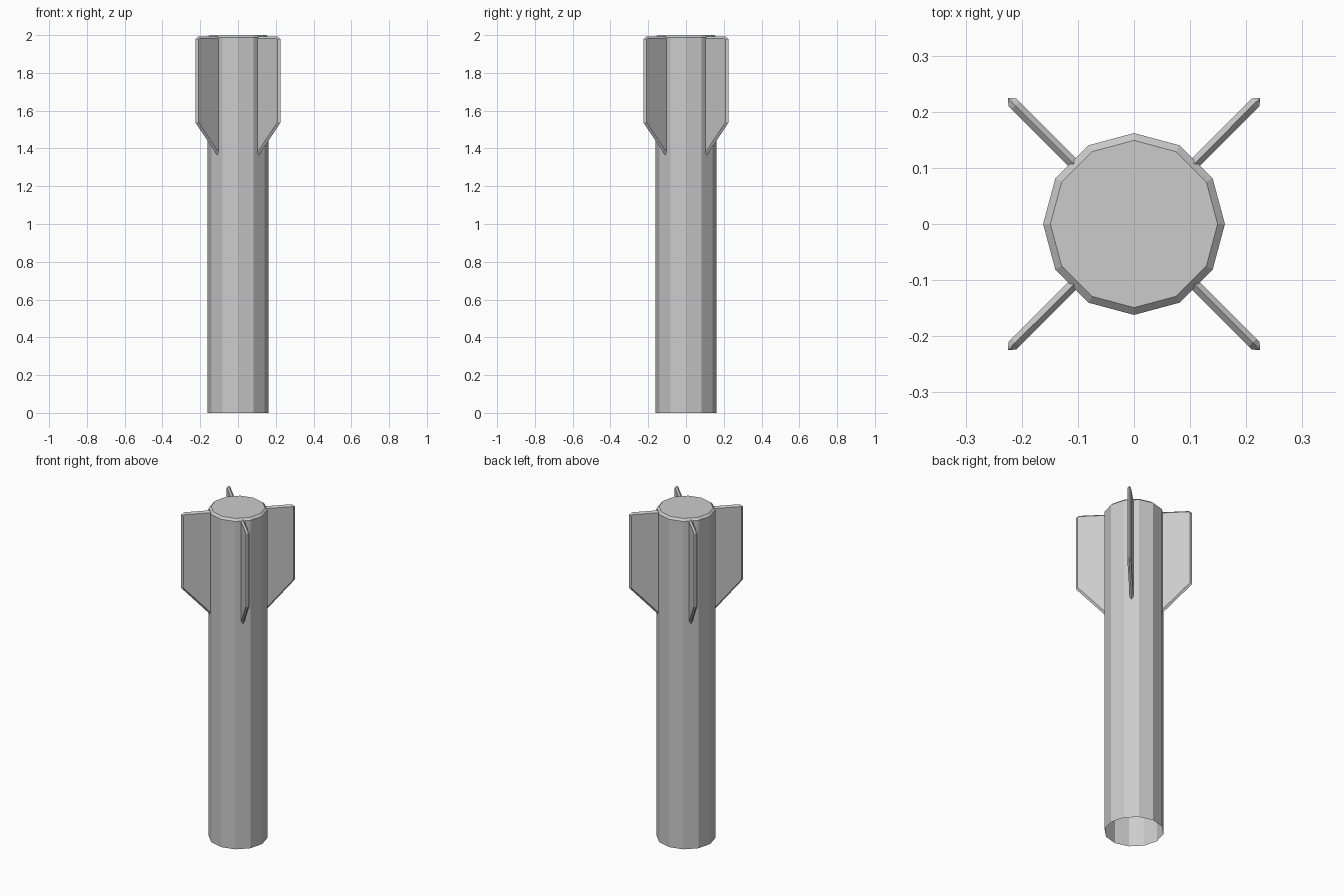
import bpy, bmesh, math

if "Cube" in bpy.data.objects:
    bpy.data.objects.remove(bpy.data.objects["Cube"])

SIDES = 12


def finish(name, bm):
    bmesh.ops.recalc_face_normals(bm, faces=bm.faces)
    me = bpy.data.meshes.new(name)
    bm.to_mesh(me)
    bm.free()
    ob = bpy.data.objects.new(name, me)
    bpy.context.collection.objects.link(ob)
    return ob


# Tube body: open at the bottom, chamfered cap at the top
bm = bmesh.new()
rings = []
for r, z in [(0.162, 0), (0.162, 1.988), (0.149, 2.0)]:
    rings.append([bm.verts.new((r * math.cos(2 * math.pi * i / SIDES),
                                r * math.sin(2 * math.pi * i / SIDES), z))
                  for i in range(SIDES)])
for low, high in zip(rings, rings[1:]):
    for i in range(SIDES):
        j = (i + 1) % SIDES
        bm.faces.new((low[i], low[j], high[j], high[i]))
bm.faces.new(rings[-1])
finish("tube_body", bm)

# Fins: flat slab whose free edges come to a ridge (radius, height)
RIDGE = [(0.15, 1.993), (0.299, 1.993), (0.317, 1.98), (0.317, 1.535), (0.15, 1.357)]
FLAT = [(0.15, 1.983), (0.299, 1.983), (0.307, 1.977), (0.307, 1.54), (0.15, 1.373)]
HALF = 0.0099


def fin(name, angle):
    bm = bmesh.new()
    c, s = math.cos(angle), math.sin(angle)

    def loop(pts, t):
        return [bm.verts.new((r * c - t * s, r * s + t * c, z)) for r, z in pts]

    ridge = loop(RIDGE, 0)
    for side in (-1, 1):
        flat = loop(FLAT, side * HALF)
        bm.faces.new(flat)
        for i in range(len(flat) - 1):
            bm.faces.new((flat[i], flat[i + 1], ridge[i + 1], ridge[i]))
    finish(name, bm)


for k in range(4):
    fin(f"tail_fin_{k + 1}", math.radians(45 + 90 * k))
